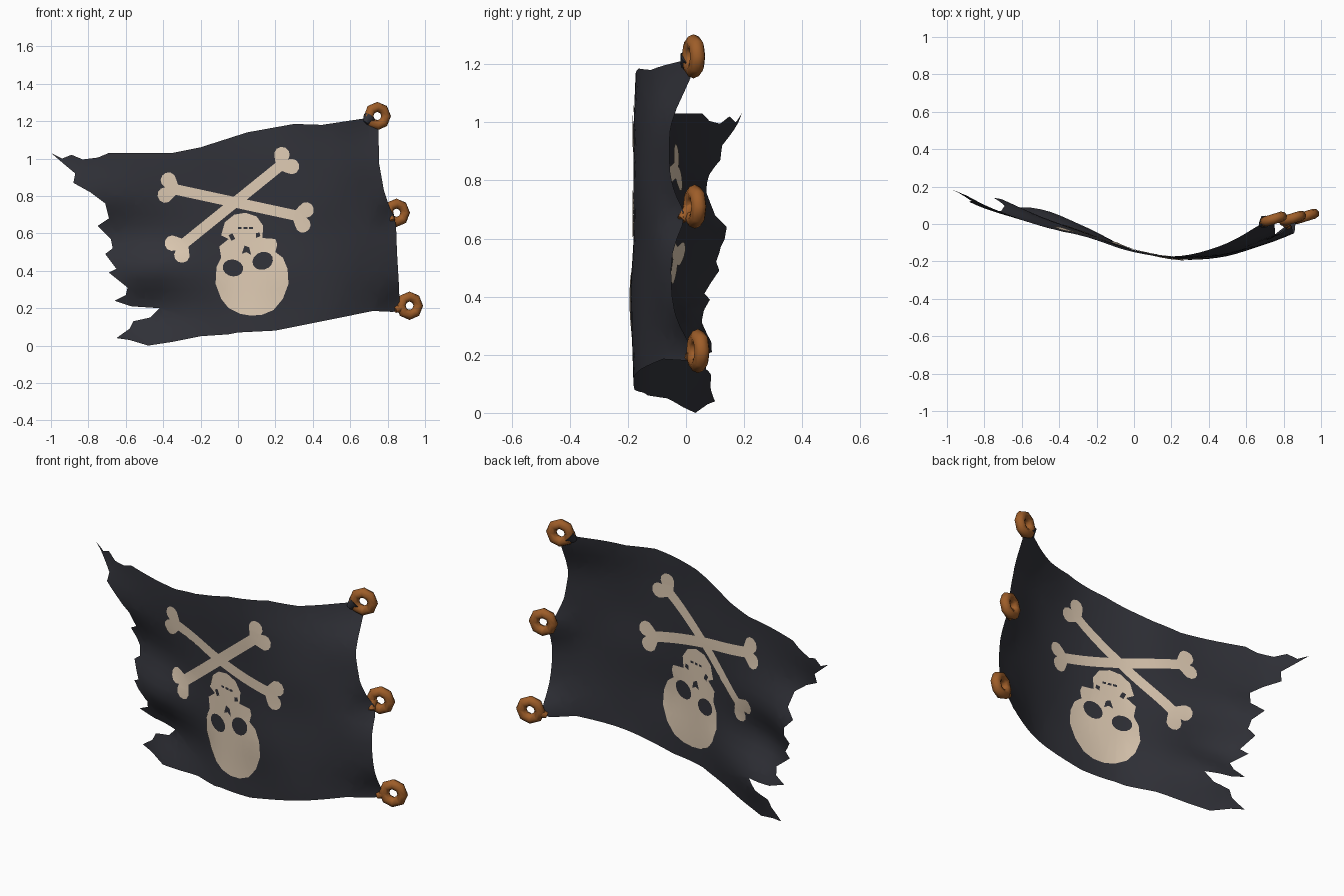
import bpy, bmesh, math
from mathutils import Vector, Matrix

cube = bpy.data.objects.get("Cube")
if cube:
    bpy.data.objects.remove(cube, do_unlink=True)


def material(name, rgb):
    mat = bpy.data.materials.new(name)
    mat.use_nodes = True
    mat.diffuse_color = (*rgb, 1)
    mat.node_tree.nodes["Principled BSDF"].inputs["Base Color"].default_value = (*rgb, 1)
    return mat


CLOTH = material("charcoal cloth", (0.031, 0.032, 0.041))
BONE = material("bone cream", (0.74, 0.6, 0.455))
WOOD = material("warm wood", (0.34, 0.11, 0.022))

# Billow depth of the cloth in hundredths: rows step 0.2 in z, columns 0.25 in x
BILLOW = [
    [22, 14, 4, -5, -15, -18, -16, -8, 2],
    [16, 10, 8, -2, -14, -18, -17, -7, 3],
    [18, 11, -1, -6, -14, -19, -17, -9, 0],
    [24, 15, 4, -5, -14, -18, -16, -9, 1],
    [15, 7, 0, -6, -14, -18, -16, -7, 2],
    [19, 8, -1, -7, -15, -18, -14, -5, 4],
    [19, 8, 0, -7, -15, -17, -10, 3, 8],
]
# Spots where the rings tug the hoist edge backwards
TUGS = [(.84, .68), (.85, .2)]


def spline(values, t):
    """Smooth curve through evenly spaced values."""
    i = max(0, min(int(t), len(values) - 2))
    f = t - i
    a, b, c, d = (values[max(0, min(k, len(values) - 1))] for k in range(i - 1, i + 3))
    return b + f * ((c - a) + f * ((2 * a - 5 * b + 4 * c - d) + f * (3 * (b - c) + d - a))) / 2


def depth(x, z):
    rows = [spline(row, (x + 1) / 0.25) for row in BILLOW]
    tug = sum(math.exp(-((x - tx) ** 2 + (z - tz) ** 2) / .008) for tx, tz in TUGS)
    return spline(rows, z / 0.2) / 100 + .04 * tug


def finish(name, bm, mat, angle):
    mesh = bpy.data.meshes.new(name)
    bm.to_mesh(mesh)
    bm.free()
    mesh.materials.append(mat)
    obj = bpy.data.objects.new(name, mesh)
    bpy.context.collection.objects.link(obj)
    bpy.ops.object.select_all(action='DESELECT')
    obj.select_set(True)
    bpy.context.view_layer.objects.active = obj
    bpy.ops.object.shade_smooth_by_angle(angle=math.radians(angle))


def sheet(name, loops, mat, offset=0.0):
    """Fill outlines (inner loops become holes), slice on a grid, drape on the billow."""
    bm = bmesh.new()
    for loop in loops:
        verts = [bm.verts.new((x, 0, z)) for x, z in loop]
        for i, v in enumerate(verts):
            bm.edges.new((verts[i - 1], v))
    bmesh.ops.triangle_fill(bm, use_beauty=True, use_dissolve=False,
                            edges=bm.edges[:], normal=(0, -1, 0))
    step = 0.05
    for axis in (Vector((1, 0, 0)), Vector((0, 0, 1))):
        for k in range(-20, 27):
            bmesh.ops.bisect_plane(bm, geom=bm.verts[:] + bm.edges[:] + bm.faces[:],
                                   dist=1e-5, plane_co=axis * k * step, plane_no=axis)
    bm.normal_update()
    back = offset > 0
    for f in bm.faces:
        if (f.normal.y > 0) != back:
            f.normal_flip()
    for v in bm.verts:
        v.co.y = depth(v.co.x, v.co.z) + offset
    finish(name, bm, mat, 60)


# Tattered flag cloth
top_edge = [(-1, 1.03), (-.94, 1.0), (-.89, 1.02), (-.83, .995), (-.75, 1.005), (-.69, 1.03),
            (-.35, 1.03), (-.2, 1.06), (.05, 1.14), (.3, 1.185), (.45, 1.18), (.68, 1.215)]
hoist_edge = [(.75, 1.17), (.755, .97), (.78, .83), (.81, .74), (.835, .69), (.845, .64),
              (.85, .5), (.86, .33), (.865, .2), (.83, .18)]
bottom_edge = [(.72, .185), (.5, .14), (.2, .08), (0, .07), (-.05, .06), (-.2, .05),
               (-.35, .02), (-.48, 0)]
torn_edge = [(-.58, .03), (-.65, .04), (-.58, .09), (-.56, .13), (-.47, .15), (-.42, .2),
             (-.57, .21), (-.66, .24), (-.6, .27), (-.59, .31), (-.69, .39), (-.65, .41),
             (-.71, .49), (-.67, .52), (-.68, .57), (-.75, .64), (-.69, .68), (-.71, .76),
             (-.79, .82), (-.88, .87), (-.87, .92), (-.93, .97)]
sheet("flag_cloth", [top_edge + hoist_edge + bottom_edge + torn_edge], CLOTH)


# Painted emblem: inverted skull under two crossed bones
def ellipse(x, z, rx, rz, tilt=0, n=14):
    ring = []
    for i in range(n):
        a = math.tau * i / n
        u, w = rx * math.cos(a), rz * math.sin(a)
        ring.append((x + u * math.cos(tilt) - w * math.sin(tilt),
                     z + u * math.sin(tilt) + w * math.cos(tilt)))
    return ring


def bone(start, end):
    a, b = Vector(start), Vector(end)
    along = (b - a).normalized()
    side = Vector((-along.y, along.x))
    half = [(.015, 0), (-.005, .012), (-.016, .032), (-.013, .057), (.003, .076), (.027, .083),
            (.05, .074), (.065, .053), (.08, .028)]
    tip = half[::-1] + [(u, -w) for u, w in half[1:]]
    first = [a + along * u + side * w for u, w in tip]
    last = [b - along * u - side * w for u, w in tip]
    return [tuple(p) for p in first + last]


skull = [(.07, .16), (.13, .165), (.19, .19), (.24, .25), (.27, .33), (.265, .41), (.24, .47),
         (.2, .5), (.21, .54), (.2, .57), (.13, .575), (.135, .64), (.1, .69), (.04, .71),
         (-.02, .7), (-.07, .66), (-.09, .59), (-.05, .57), (-.1, .53), (-.09, .47),
         (-.115, .42), (-.12, .33), (-.09, .25), (-.05, .2), (.01, .17)]
sockets = [ellipse(-.027, .415, .055, .045, -.2), ellipse(.132, .453, .056, .047, .4)]
nose = [(.02, .49), (.045, .5), (.07, .485), (.06, .525), (.035, .535)]
jaw_gaps = [[(-.035, .56), (-.015, .57), (-.03, .6), (-.05, .59)],
            [(.095, .575), (.12, .585), (.115, .605), (.095, .6)]]
teeth = [[(x, .622), (x + .02, .622), (x + .02, .634), (x, .634)] for x in (0, .03, .06)]

for face, offset in (("front", -.004), ("back", .004)):
    sheet("skull_" + face, [skull, *sockets, nose, *jaw_gaps, *teeth], BONE, offset)
    sheet("long_bone_" + face, [bone((-.405, .85), (.38, .68))], BONE, offset)
    sheet("short_bone_" + face, [bone((-.345, .5), (.28, 1.005))], BONE, offset)


# Hoist rings and the ties that hold the cloth to them
def tie(name, start, end, radius, mat):
    a, b = Vector(start), Vector(end)
    bm = bmesh.new()
    turn = (b - a).to_track_quat('Z', 'Y').to_matrix().to_4x4()
    bmesh.ops.create_cone(bm, cap_ends=True, segments=8, radius1=.016, radius2=radius,
                          depth=(b - a).length,
                          matrix=Matrix.Translation((a + b) / 2) @ turn)
    finish(name, bm, mat, 50)


rings = [("top", (.745, .026, 1.227), (.68, 1.19), .036, CLOTH),
         ("middle", (.847, .03, .71), (.825, .665), .029, WOOD),
         ("bottom", (.917, .041, .213), (.84, .19), .027, WOOD)]
for place, centre, corner, radius, tie_mat in rings:
    bpy.ops.mesh.primitive_torus_add(major_segments=8, minor_segments=8, major_radius=.049,
                                     minor_radius=.027, location=centre,
                                     rotation=(math.radians(90), 0, math.radians(17)))
    ring = bpy.context.object
    ring.name = place + "_ring"
    ring.data.materials.append(WOOD)
    bpy.ops.object.shade_smooth_by_angle(angle=math.radians(50))
    x, z = corner
    tie(place + "_tie", (x, depth(x, z), z),
        (centre[0] - .042, centre[1] - .013, centre[2] - .008), radius, tie_mat)
